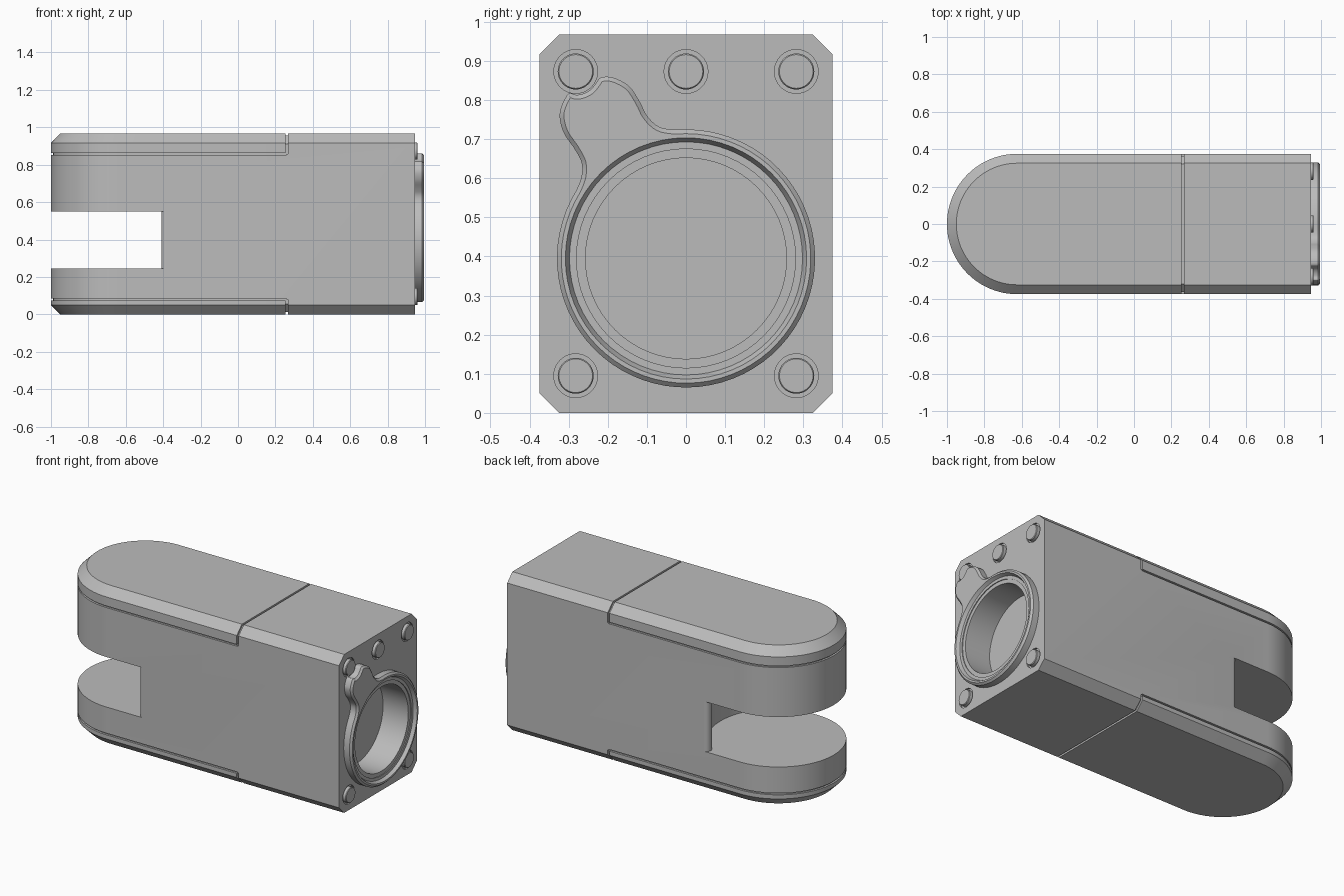
import bpy, bmesh
from math import sin, cos, atan2, hypot, pi, radians
from mathutils import Vector

cube = bpy.data.objects.get("Cube")
if cube:
    bpy.data.objects.remove(cube, do_unlink=True)

grey = bpy.data.materials.new("plain_grey")
grey.use_nodes = True
COLOUR = (0.5, 0.5, 0.5, 1)
grey.diffuse_color = COLOUR
for node in grey.node_tree.nodes:
    if node.type == 'BSDF_PRINCIPLED':
        node.inputs["Base Color"].default_value = COLOUR

W, H, CH = 0.375, 0.967, 0.05        # half width, height, chamfer
NOSE, FACE = -0.625, 0.945           # centre of round end, flat end
SEAM, DEPTH = 0.26, 0.012            # cover joint position and groove depth
BORE_Z = 0.395


def loft(name, rings):
    """Closed solid through equal-length rings of 3D points."""
    bm = bmesh.new()
    loops = [[bm.verts.new(p) for p in ring] for ring in rings]
    n = len(loops[0])
    for a, b in zip(loops, loops[1:]):
        for i in range(n):
            j = (i + 1) % n
            bm.faces.new((a[i], a[j], b[j], b[i]))
    bm.faces.new(loops[0])
    bm.faces.new(loops[-1])
    bmesh.ops.recalc_face_normals(bm, faces=bm.faces)
    mesh = bpy.data.meshes.new(name)
    bm.to_mesh(mesh)
    bm.free()
    mesh.materials.append(grey)
    obj = bpy.data.objects.new(name, mesh)
    bpy.context.collection.objects.link(obj)
    return obj


def level(points, z):
    return [(x, y, z) for x, y in points]


def station(points, x):
    return [(x, y, z) for y, z in points]


def arc(cx, cy, r, start, end, n):
    return [(cx + r * cos(radians(start + (end - start) * i / n)),
             cy + r * sin(radians(start + (end - start) * i / n))) for i in range(n + 1)]


def lathe(name, y, z, profile, n=64):
    """Turned solid about an x axis; profile is (x, radius)."""
    return loft(name, [station(arc(y, z, r, 0, 360, n)[:-1], x) for x, r in profile])


def u_path(inset, end):
    """Straight side, round nose, straight side."""
    w = W - inset
    return [(end, -w)] + arc(NOSE, 0, w, 270, 90, 48) + [(end, w)]


def cut(obj, cutter):
    cutter.hide_render = True
    mod = obj.modifiers.new("cut", 'BOOLEAN')
    mod.operation, mod.solver, mod.object = 'DIFFERENCE', 'EXACT', cutter


def finish(obj, angle=30):
    """Apply the cuts, drop the cutters and shade."""
    graph = bpy.context.evaluated_depsgraph_get()
    obj.data = bpy.data.meshes.new_from_object(obj.evaluated_get(graph))
    obj.modifiers.clear()
    bpy.ops.object.select_all(action='DESELECT')
    obj.select_set(True)
    bpy.context.view_layer.objects.active = obj
    bpy.ops.object.shade_smooth_by_angle(angle=radians(angle))


# Main housing with chamfered top and bottom
body = loft("housing", [level(u_path(i, FACE), z) for i, z in
                        ((CH, 0), (0, CH), (0, H - CH), (CH, H))])
cutters = []

# Hinge slot with a round pocket and filleted mouth
fx, fy, fr = -0.38, W - 0.0295, 0.03
reach = hypot(fx - NOSE, fy)
tilt = atan2(fy, fx - NOSE) * 180 / pi
half = [(-1.2, -0.5), (fx, -0.5)] + arc(fx, -fy, fr, 270, 180 - tilt, 12)
pocket = arc(NOSE, 0, reach - fr, -tilt, tilt, 32)[1:-1]
slot = half + pocket + [(x, -y) for x, y in reversed(half)]
cutters.append(loft("slot_cutter", [level(slot, 0.245), level(slot, 0.55)]))

# Cover joint grooves: around the nose, then across the top and bottom
for z in (0.857, 0.08):
    ring = u_path(-0.05, SEAM) + u_path(DEPTH, SEAM)[::-1]
    cutters.append(loft("nose_groove_cutter", [level(ring, z - 0.005), level(ring, z + 0.005)]))
    s, edge = (1, H) if z > H / 2 else (-1, 0)
    w, out, lid = W - DEPTH, W + 0.05, edge - s * DEPTH
    right = [(w, z), (w, edge - s * (CH + 0.005)), (W - CH - 0.005, lid)]
    across = ([(out, edge + s * 0.05), (out, z)] + right
              + [(-y, h) for y, h in reversed(right)] + [(-out, z), (-out, edge + s * 0.05)])
    cutters.append(loft("cross_groove_cutter",
                        [station(across, SEAM - 0.006), station(across, SEAM + 0.006)]))

# Bolts, each in a shallow counterbore
bolts = [(-0.282, 0.873), (0, 0.873), (0.282, 0.873), (-0.282, 0.095), (0.282, 0.095)]
for k, (y, z) in enumerate(bolts):
    cutters.append(lathe("counterbore_cutter", y, z, [(FACE - 0.01, 0.056), (1.02, 0.056)], 40))
    bolt = lathe(f"bolt_head_{k + 1}", y, z,
                 [(FACE - 0.02, 0.046), (0.956, 0.046), (0.96, 0.043)], 40)
    finish(bolt)

# Stepped blind bore
bore = lathe("bore_cutter", 0, BORE_Z, [(0.8, 0.257), (0.97, 0.257), (0.97, 0.28), (0.975, 0.28),
                                        (0.975, 0.298), (0.996, 0.309), (1.02, 0.309)])
cutters.append(bore)
for c in cutters:
    cut(body, c)
finish(body)

# Raised rim with an ear that curves around the corner bolt
ear = [(-0.029, 0.724), (-0.07, 0.732), (-0.1, 0.76), (-0.118, 0.795), (-0.145, 0.835),
       (-0.185, 0.857), (-0.217, 0.858)]
ear += arc(*bolts[0], 0.06, -30, -108, 4)
ear += [(-0.318, 0.785), (-0.323, 0.755), (-0.312, 0.715), (-0.285, 0.675),
        (-0.267, 0.64), (-0.267, 0.605), (-0.28, 0.57)]
circle = arc(0, BORE_Z, 0.33, 148, 455, 60)
guide = [Vector(p) for p in circle[-2:-1] + ear + circle[1:2]]
outline = circle[1:-1]
for a, b, c, d in zip(guide, guide[1:], guide[2:], guide[3:]):
    for i in range(4):
        t = i / 4
        p = 0.5 * (2 * b + (c - a) * t + (2 * a - 5 * b + 4 * c - d) * t ** 2
                   + (3 * b - a - 3 * c + d) * t ** 3)
        outline.append((p.x, p.y))
outline.append(ear[-1])


def shrink(points, dist):
    result = []
    for i, p in enumerate(points):
        t = (Vector(points[(i + 1) % len(points)]) - Vector(points[i - 1])).normalized()
        result.append((p[0] - t.y * dist, p[1] + t.x * dist))
    return result


rim = loft("bore_rim", [station(outline, FACE - 0.005), station(outline, 0.984),
                        station(shrink(outline, 0.011), 0.995)])
cut(rim, bore)
finish(rim)

for c in cutters:
    bpy.data.objects.remove(c, do_unlink=True)
